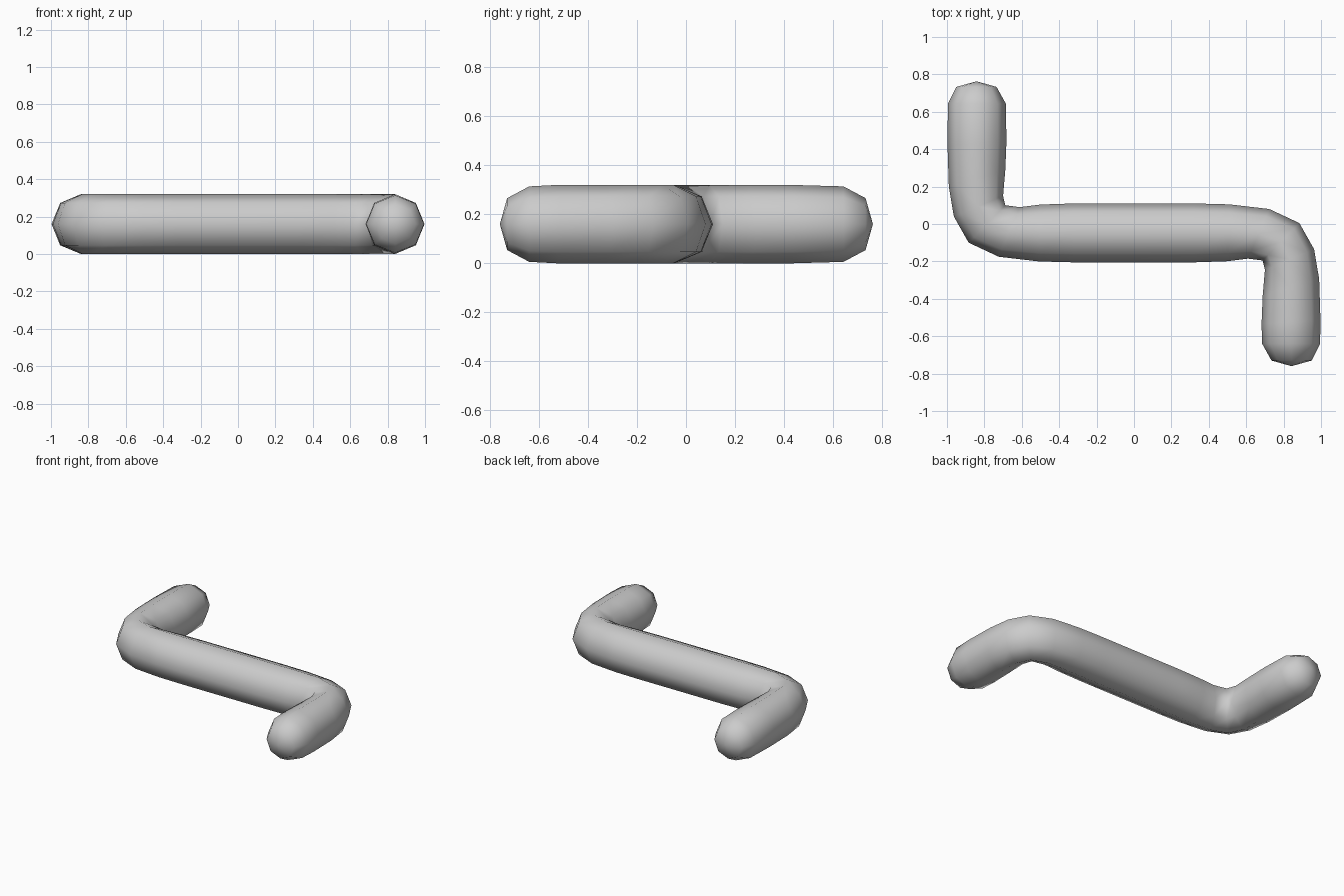
import bpy, bmesh, math
from mathutils import Vector

if "Cube" in bpy.data.objects:
    bpy.data.objects.remove(bpy.data.objects["Cube"])

SIDES, RZ, CZ, BAR_Y = 8, 0.16, 0.16, -0.0475

# Top-view stations of one half: (outer x, y, inner x, y, z radius)
bend = [(-0.997, 0.42, -0.682, 0.44, RZ),
        (-0.99, 0.20, -0.688, 0.29, RZ),
        (-0.963, 0.04, -0.70, 0.15, RZ),
        (-0.884, -0.10, -0.688, 0.10, RZ),
        (-0.723, -0.175, -0.61, 0.09, RZ),
        (-0.51, -0.20, -0.50, 0.104, RZ),
        (-0.32, -0.205, -0.32, 0.11, RZ)]


def half(end_y):
    """Rounded arm end followed by the bend, down to the straight bar."""
    return [(-0.95, end_y - 0.03, -0.735, end_y - 0.03, 0.106),
            (-0.995, end_y - 0.12, -0.685, end_y - 0.12, 0.154)] + bend


def turned(s):
    """Rotate a station half a turn about the bar centre."""
    return (-s[0], 2 * BAR_Y - s[1], -s[2], 2 * BAR_Y - s[3], s[4])


left = half(0.763)
right = [turned(s) for s in half(2 * BAR_Y + 0.76)]
# Outer and inner sides swap on the second bend so rings stay untwisted
right = [(s[2], s[3], s[0], s[1], s[4]) for s in reversed(right)]

# Octagonal rings swept along the Z-shaped path
bm = bmesh.new()
rings = []
for ox, oy, ix, iy, rz in left + right:
    a, b = Vector((ox, oy, CZ)), Vector((ix, iy, CZ))
    mid, arm = (a + b) / 2, (a - b) / 2
    rings.append([bm.verts.new(mid + arm * math.cos(t) + Vector((0, 0, rz * math.sin(t))))
                  for t in (2 * math.pi * k / SIDES for k in range(SIDES))])
for r, s in zip(rings, rings[1:]):
    for k in range(SIDES):
        n = (k + 1) % SIDES
        bm.faces.new((r[k], r[n], s[n], s[k]))

# Domed tips
for ring, tip in ((rings[0], (-0.842, 0.763, CZ)), (rings[-1], (0.842, -0.76, CZ))):
    v = bm.verts.new(tip)
    for k in range(SIDES):
        bm.faces.new((ring[k], ring[(k + 1) % SIDES], v))
bmesh.ops.recalc_face_normals(bm, faces=bm.faces)
for f in bm.faces:
    f.smooth = True

mesh = bpy.data.meshes.new("bent_bar")
bm.to_mesh(mesh)
bm.free()
bpy.context.collection.objects.link(bpy.data.objects.new("bent_bar", mesh))
